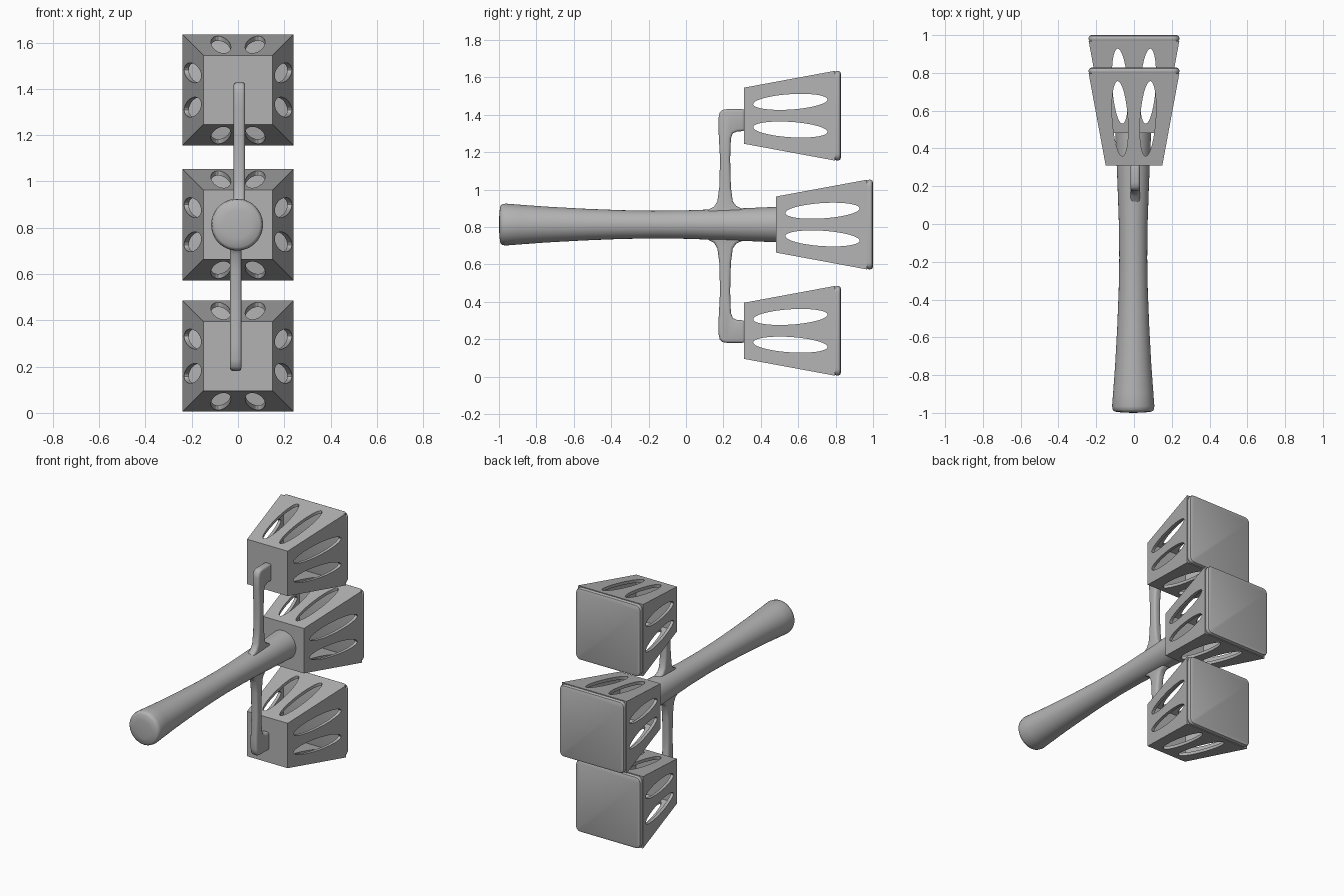
import bpy, bmesh, math
from mathutils import Matrix, Vector

cube = bpy.data.objects.get("Cube")
if cube:
    bpy.data.objects.remove(cube, do_unlink=True)

# One plain grey for everything
grey = bpy.data.materials.new("plain_grey")
grey.use_nodes = True
COLOR = (0.45, 0.45, 0.45, 1)
grey.diffuse_color = COLOR
grey.node_tree.nodes["Principled BSDF"].inputs["Base Color"].default_value = COLOR

AXIS_Z = 0.813      # height of the handle axis
TO_Y = Matrix.Rotation(-math.pi / 2, 4, 'X')


def make_object(name, bm):
    bmesh.ops.recalc_face_normals(bm, faces=bm.faces)
    mesh = bpy.data.meshes.new(name)
    bm.to_mesh(mesh)
    bm.free()
    mesh.materials.append(grey)
    obj = bpy.data.objects.new(name, mesh)
    bpy.context.collection.objects.link(obj)
    return obj


def activate(obj):
    bpy.ops.object.select_all(action='DESELECT')
    obj.select_set(True)
    bpy.context.view_layer.objects.active = obj


def apply_all(obj):
    activate(obj)
    for mod in list(obj.modifiers):
        bpy.ops.object.modifier_apply(modifier=mod.name)


def smooth(obj, degrees=35):
    activate(obj)
    bpy.ops.object.shade_smooth_by_angle(angle=math.radians(degrees))


def frustum(name, y0, y1, half0, half1):
    bm = bmesh.new()
    place = Matrix.Translation((0, (y0 + y1) / 2, 0)) @ TO_Y @ Matrix.Rotation(math.pi / 4, 4, 'Z')
    bmesh.ops.create_cone(bm, cap_ends=True, segments=4, radius1=half0 * math.sqrt(2),
                          radius2=half1 * math.sqrt(2), depth=y1 - y0, matrix=place)
    return make_object(name, bm)


def cut(obj, cutter):
    mod = obj.modifiers.new("cut", 'BOOLEAN')
    mod.operation = 'DIFFERENCE'
    mod.solver = 'EXACT'
    mod.object = cutter
    apply_all(obj)
    bpy.data.objects.remove(cutter, do_unlink=True)


# Cage: hollow tapered box, open at the back, two slots through each side
cage = frustum("top_cage", 0, 0.487, 0.15, 0.24)
cut(cage, frustum("hollow", 0.025, 0.53, 0.134, 0.228))
for turn in (0, math.pi / 2):
    for side in (-1, 1):
        bm = bmesh.new()
        place = (Matrix.Rotation(turn, 4, 'Y')
                 @ Matrix.Translation((side * 0.074, 0.248, 0))
                 @ Matrix.Rotation(-side * 0.065, 4, 'Z')
                 @ Matrix.Diagonal((0.041, 0.199, 1, 1)))
        bmesh.ops.create_cone(bm, cap_ends=True, segments=48, radius1=1, radius2=1,
                              depth=1, matrix=place)
        cut(cage, make_object("slot", bm))
smooth(cage, 30)

# Lid: rounded square plate with chamfered rims
bm = bmesh.new()
bmesh.ops.create_cube(bm, size=1, matrix=Matrix.Translation((0, 0.5, 0))
                      @ Matrix.Diagonal((0.48, 0.036, 0.48, 1)))
corners = [e for e in bm.edges if abs(e.verts[0].co.y - e.verts[1].co.y) > 0.01]
bmesh.ops.bevel(bm, geom=corners, offset=0.035, segments=6, profile=0.5, affect='EDGES')
lid = make_object("top_lid", bm)
bevel = lid.modifiers.new("rim", 'BEVEL')
bevel.width = 0.015
bevel.segments = 2
bevel.limit_method = 'ANGLE'
bevel.angle_limit = math.radians(50)
apply_all(lid)
smooth(lid)

# Repeat cage and lid at three heights, the middle one set further back
spots = {"top": (0.31, 1.395), "middle": (0.482, AXIS_Z), "bottom": (0.31, 0.245)}
for label, (y, z) in spots.items():
    for part, kind in ((cage, "cage"), (lid, "lid")):
        obj = part
        if label != "top":
            obj = part.copy()
            obj.name = f"{label}_{kind}"
            bpy.context.collection.objects.link(obj)
        obj.location = (0, y, z)

# Handle: turned profile of (y, radius)
profile = [(-1, 0), (-0.998, 0.06), (-0.993, 0.098), (-0.985, 0.108), (-0.965, 0.112),
           (-0.9, 0.107), (-0.75, 0.096), (-0.55, 0.085), (-0.35, 0.077), (-0.18, 0.074),
           (0, 0.076), (0.2, 0.083), (0.35, 0.089), (0.49, 0.095), (0.49, 0)]
bm = bmesh.new()
verts = [bm.verts.new((r, y, 0)) for y, r in profile]
edges = [bm.edges.new(pair) for pair in zip(verts, verts[1:])]
bmesh.ops.spin(bm, geom=verts + edges, cent=(0, 0, 0), axis=(0, 1, 0),
               angle=2 * math.pi, steps=48)
bmesh.ops.remove_doubles(bm, verts=bm.verts, dist=0.0001)
handle = make_object("handle", bm)
handle.location = (-0.004, 0, AXIS_Z)
smooth(handle, 45)

# Arms: side outline of (y, distance from handle axis), flared at the handle
outline = [(0.09, 0.05), (0.12, 0.08), (0.15, 0.095), (0.168, 0.125), (0.178, 0.2),
           (0.182, 0.35), (0.174, 0.5), (0.174, 0.57), (0.18, 0.598), (0.195, 0.613),
           (0.22, 0.617), (0.315, 0.617), (0.315, 0.5), (0.275, 0.498), (0.25, 0.488),
           (0.24, 0.46), (0.236, 0.35), (0.24, 0.2), (0.25, 0.125), (0.268, 0.1),
           (0.3, 0.085), (0.33, 0.05)]
for name, up, stretch, shift in (("upper_arm", 1, 1, 0.006), ("lower_arm", -1, 1.025, -0.01)):
    bm = bmesh.new()
    face = bm.faces.new([bm.verts.new((-0.025, y, up * stretch * d)) for y, d in outline])
    grown = bmesh.ops.extrude_face_region(bm, geom=[face])["geom"]
    moved = [g for g in grown if isinstance(g, bmesh.types.BMVert)]
    bmesh.ops.translate(bm, verts=moved, vec=Vector((0.05, 0, 0)))
    arm = make_object(name, bm)
    arm.location = (shift, 0, AXIS_Z)
    bevel = arm.modifiers.new("round", 'BEVEL')
    bevel.width = 0.014
    bevel.segments = 3
    bevel.limit_method = 'ANGLE'
    bevel.angle_limit = math.radians(60)
    apply_all(arm)
    smooth(arm, 40)
